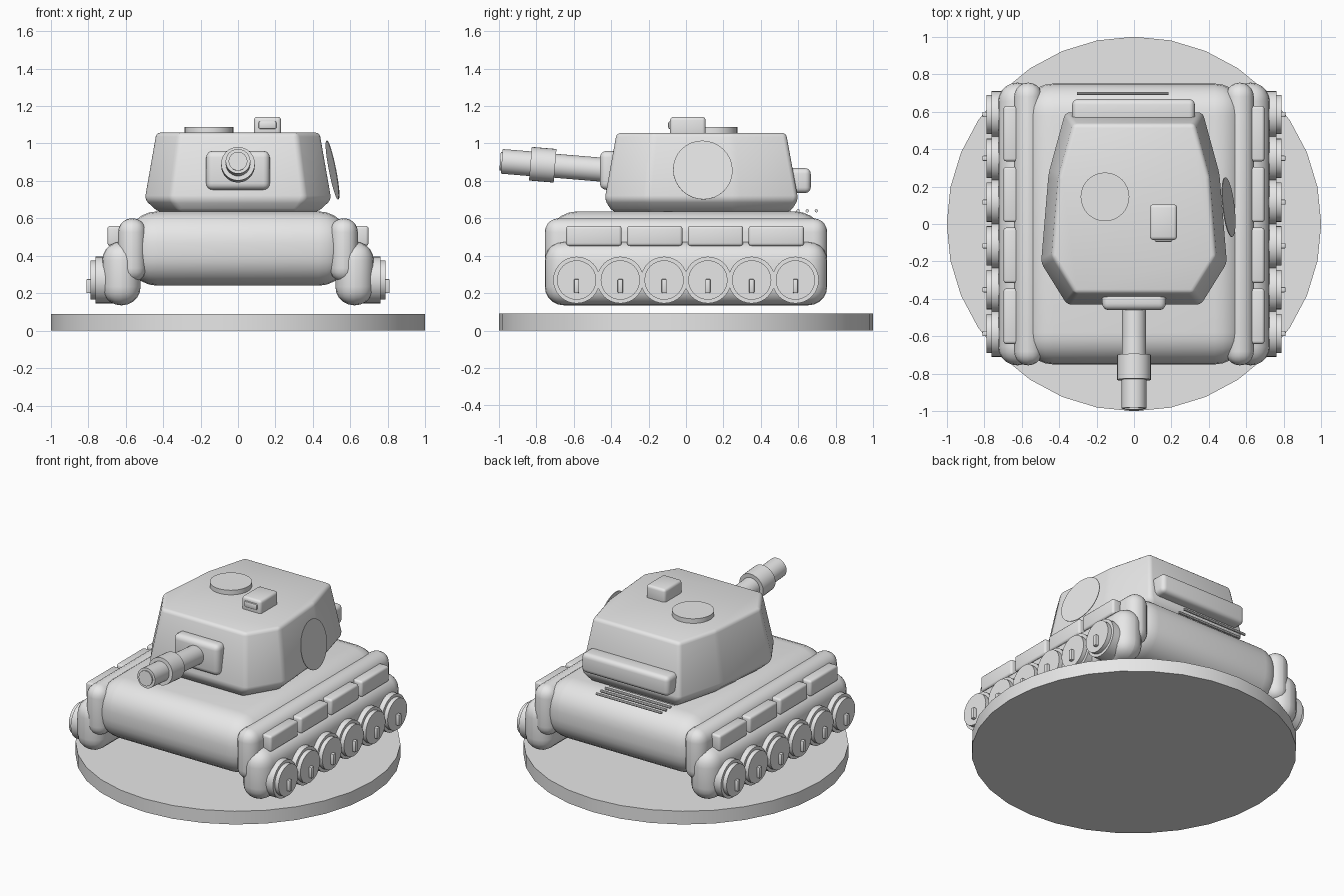
import bpy, bmesh, math
from mathutils import Vector

cube = bpy.data.objects.get("Cube")
if cube:
    bpy.data.objects.remove(cube, do_unlink=True)

grey = bpy.data.materials.new("plain grey")
grey.use_nodes = True
grey.diffuse_color = (0.8, 0.8, 0.8, 1)
grey.node_tree.nodes["Principled BSDF"].inputs["Base Color"].default_value = (0.8, 0.8, 0.8, 1)


def finish(name, bm, bevel=0, segments=4):
    """Round the edges, then turn the bmesh into a shaded object."""
    bmesh.ops.recalc_face_normals(bm, faces=bm.faces)
    if bevel:
        bmesh.ops.bevel(bm, geom=bm.edges[:], offset=bevel, segments=segments,
                        profile=0.5, affect='EDGES', clamp_overlap=True)
    mesh = bpy.data.meshes.new(name)
    bm.to_mesh(mesh)
    bm.free()
    mesh.materials.append(grey)
    obj = bpy.data.objects.new(name, mesh)
    bpy.context.collection.objects.link(obj)
    bpy.ops.object.select_all(action='DESELECT')
    obj.select_set(True)
    bpy.context.view_layer.objects.active = obj
    bpy.ops.object.shade_smooth_by_angle()
    return obj


def box(name, x, y, z, bevel=0, segments=4):
    """Box between the two limits given on each axis."""
    bm = bmesh.new()
    bmesh.ops.create_cube(bm, size=1)
    for v in bm.verts:
        v.co = [(a + b) / 2 + c * (b - a) for (a, b), c in zip((x, y, z), v.co)]
    return finish(name, bm, bevel, segments)


def rod(name, start, end, radius, sides=32):
    """Capped cylinder between two points."""
    start, end = Vector(start), Vector(end)
    axis = end - start
    bm = bmesh.new()
    bmesh.ops.create_cone(bm, cap_ends=True, segments=sides, radius1=radius,
                          radius2=radius, depth=axis.length)
    turn = axis.to_track_quat('Z', 'Y')
    for v in bm.verts:
        v.co = turn @ v.co + (start + end) / 2
    return finish(name, bm)


def span(centre, half):
    return (centre - half, centre + half)


# Display base and hull
rod("display_base", (0, 0, 0), (0, 0, 0.09), 1)
box("hull", (-0.6, 0.6), (-0.75, 0.75), (0.24, 0.637), 0.17, 6)

# Running gear, the same on both sides
for label, s in (("left", 1), ("right", -1)):
    def side(a, b):
        return (min(s * a, s * b), max(s * a, s * b))

    box(label + "_track_guard", side(0.49, 0.64), (-0.755, 0.755), (0.26, 0.6), 0.074, 5)
    box(label + "_track", side(0.52, 0.725), (-0.755, 0.755), (0.135, 0.475), 0.1, 5)
    for i in range(6):
        y = (i - 2.5) * 0.234
        rod(f"{label}_wheel_{i}", (s * 0.66, y, 0.27), (s * 0.76, y, 0.27), 0.125)
        rod(f"{label}_wheel_cap_{i}", (s * 0.7, y, 0.27), (s * 0.788, y, 0.27), 0.105)
        box(f"{label}_hub_{i}", side(0.75, 0.81), span(y, 0.014), (0.2, 0.275), 0.006, 2)
    for i in range(4):
        box(f"{label}_side_panel_{i}", side(0.62, 0.697),
            span((i - 1.5) * 0.325 - 0.005, 0.148), (0.452, 0.56), 0.015, 3)

# Turret: an eight-sided outline stacked in three levels
half_outline = [(0.36, -0.435), (0.5, -0.21), (0.46, 0.27), (0.37, 0.6)]
outline = half_outline + [(-x, y) for x, y in reversed(half_outline)]
bm = bmesh.new()
rings = []
for z, sx, sy in ((0.635, 0.86, 0.92), (0.7, 1, 1), (1.057, 0.875, 0.875)):
    rings.append([bm.verts.new((x * sx, 0.08 + (y - 0.08) * sy, z)) for x, y in outline])
count = len(outline)
for low, high in zip(rings, rings[1:]):
    for i in range(count):
        j = (i + 1) % count
        bm.faces.new((low[i], low[j], high[j], high[i]))
bm.faces.new(rings[0])
bm.faces.new(rings[-1])
finish("turret", bm, 0.022, 3)

# Turret fittings
rod("roof_hatch", (-0.155, 0.145, 1.03), (-0.155, 0.145, 1.088), 0.13)
box("periscope", (0.085, 0.23), (-0.085, 0.105), (1.03, 1.142), 0.018, 3)
box("periscope_window", (0.11, 0.205), (-0.095, -0.06), (1.077, 1.118), 0.008, 2)
box("rear_stowage_bin", (-0.33, 0.325), (0.54, 0.667), (0.735, 0.868), 0.03, 4)
badge_centre = Vector((0.505, 0.09, 0.858))
badge_normal = Vector((0.97, 0.11, 0.19)).normalized()
rod("side_badge", badge_centre - badge_normal * 0.002,
    badge_centre + badge_normal * 0.002, 0.16)

# Gun, slightly raised
box("gun_mantlet", (-0.17, 0.17), (-0.46, -0.36), (0.752, 0.96), 0.035, 4)


def along_gun(y):
    return (0, y, 0.86 - (y + 0.45) * 0.083)


rod("gun_barrel", along_gun(-0.38), along_gun(-0.75), 0.064)
rod("gun_sleeve", along_gun(-0.70), along_gun(-0.832), 0.09)
rod("gun_muzzle", along_gun(-0.75), along_gun(-0.985), 0.066)
rod("gun_bore", along_gun(-0.95), along_gun(-0.994), 0.05)

# Engine grille on the rear deck
for i in range(4):
    y = 0.55 + i * 0.049
    rod(f"grille_bar_{i}", (-0.305, y, 0.64), (0.185, y, 0.64), 0.009, 8)
